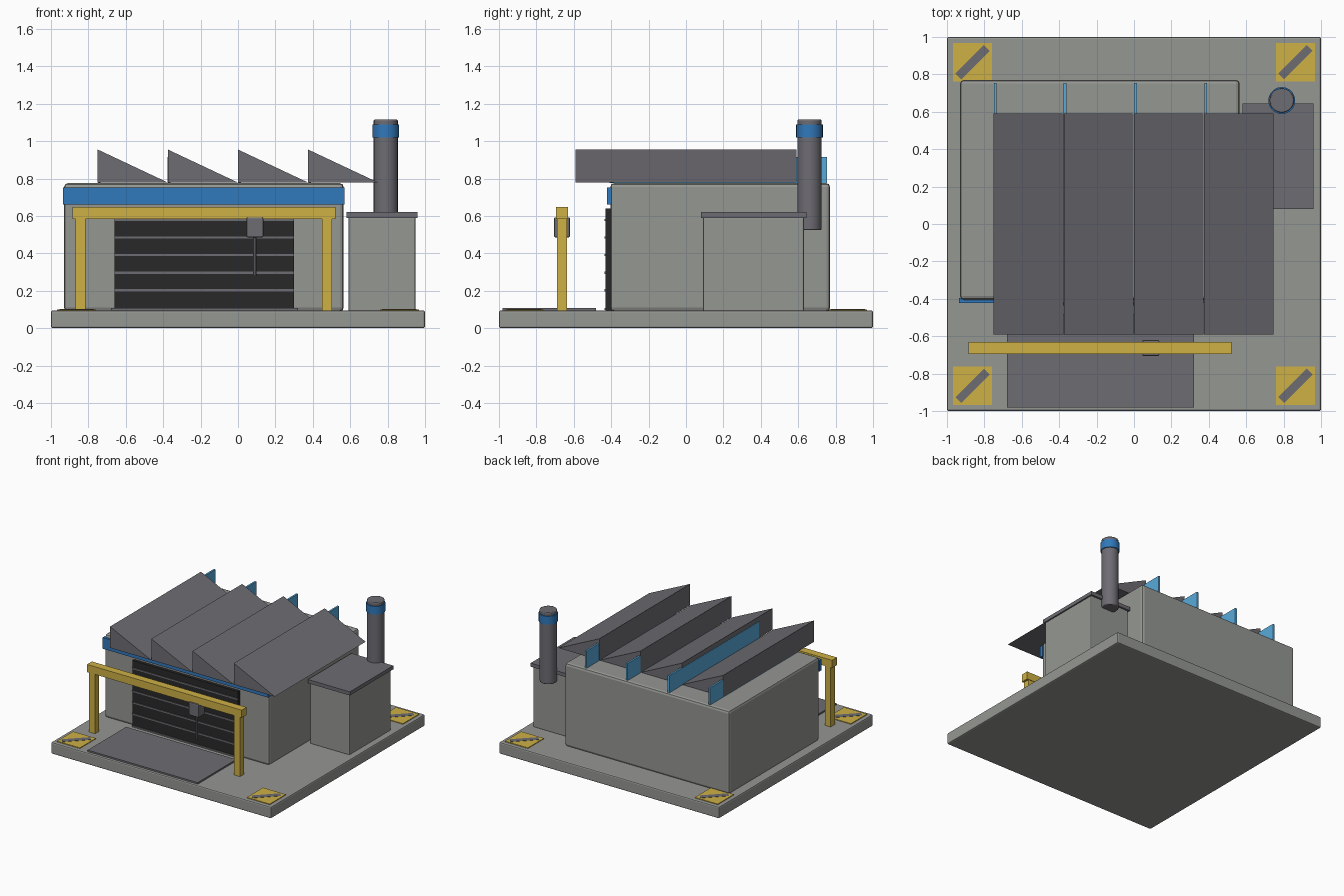
import bpy
import math

old = bpy.data.objects.get("Cube")
if old:
    bpy.data.objects.remove(old, do_unlink=True)


def material(name, rgb):
    mat = bpy.data.materials.new(name)
    mat.use_nodes = True
    color = (*rgb, 1)
    mat.diffuse_color = color
    mat.node_tree.nodes["Principled BSDF"].inputs["Base Color"].default_value = color
    return mat


concrete = material("concrete grey", (0.30, 0.31, 0.29))
steel = material("steel grey", (0.155, 0.15, 0.17))
dark = material("shutter black", (0.022, 0.022, 0.022))
yellow = material("safety yellow", (0.62, 0.44, 0.06))
blue = material("trim blue", (0.03, 0.19, 0.50))
glass = material("window blue", (0.10, 0.40, 0.70))


def finish(obj, mat, bevel=0):
    obj.data.materials.append(mat)
    if bevel:
        mod = obj.modifiers.new("soft edges", "BEVEL")
        mod.width, mod.segments = bevel, 2
        mod.limit_method = "ANGLE"
    return obj


def mesh_object(name, verts, faces):
    mesh = bpy.data.meshes.new(name)
    mesh.from_pydata(verts, [], faces)
    obj = bpy.data.objects.new(name, mesh)
    bpy.context.collection.objects.link(obj)
    return obj


def box(name, xs, ys, zs, mat, bevel=0):
    """Box spanning the given x, y and z ranges."""
    spans = (xs, ys, zs)
    bpy.ops.mesh.primitive_cube_add(size=1, location=[sum(s) / 2 for s in spans])
    obj = bpy.context.object
    obj.name = name
    obj.scale = [s[1] - s[0] for s in spans]
    bpy.ops.object.transform_apply(location=False, rotation=False, scale=True)
    return finish(obj, mat, bevel)


def cylinder(name, x, y, zs, radius, mat, bevel=0, sides=20):
    bpy.ops.mesh.primitive_cylinder_add(vertices=sides, radius=radius,
                                        depth=zs[1] - zs[0],
                                        location=(x, y, sum(zs) / 2))
    obj = bpy.context.object
    obj.name = name
    bpy.ops.object.shade_smooth_by_angle(angle=math.radians(35))
    return finish(obj, mat, bevel)


GROUND = 0.095

# Base slab and loading apron
box("base_slab", (-1, 1), (-1, 1), (0, GROUND), concrete, 0.01)
box("loading_apron", (-0.68, 0.32), (-0.98, -0.48), (GROUND - 0.01, 0.108), steel)

# Main hall with blue front band
box("main_hall", (-0.93, 0.565), (-0.405, 0.77), (GROUND - 0.005, 0.775), concrete, 0.02)
box("front_band", (-0.935, 0.57), (-0.422, -0.395), (0.66, 0.752), blue)

# Roller door with ribs
box("roller_door", (-0.66, 0.3), (-0.43, -0.39), (GROUND, 0.64), dark)
for i in range(6):
    z = 0.104 + i * 0.094 + (0.01 if 0 < i else -0.002) * 0.5
    box(f"door_rib_{i}", (-0.66, 0.3), (-0.436, -0.42), (z - 0.006, z + 0.006), steel)

# Sawtooth roof with a window strip on each upright side
PITCH = 0.375
for i in range(4):
    x = -0.75 + i * PITCH
    profile = [(x, 0.78), (x + PITCH - 0.003, 0.78), (x, 0.955)]
    verts = [(px, y, pz) for y in (-0.59, 0.59) for px, pz in profile]
    faces = [(0, 1, 2), (5, 4, 3), (1, 0, 3, 4), (2, 1, 4, 5), (0, 2, 5, 3)]
    finish(mesh_object(f"roof_tooth_{i}", verts, faces), steel)
    edge = x - 0.002 if i == 1 else x + 0.001
    box(f"roof_window_{i}", (edge, edge + 0.015), (-0.41, 0.755), (0.775, 0.915), glass)

# Side annex and its flat roof
box("annex", (0.59, 0.95), (0.09, 0.63), (GROUND - 0.005, 0.595), concrete, 0.008)
box("annex_roof", (0.58, 0.96), (0.08, 0.645), (0.59, 0.62), steel)

# Chimney with blue collar
cylinder("chimney", 0.79, 0.66, (0.525, 1.115), 0.065, steel, 0.006)
cylinder("chimney_collar", 0.79, 0.66, (1.02, 1.088), 0.072, blue)

# Gantry crane in front of the door
for side, x in (("right", -0.843), ("left", 0.475)):
    box(f"gantry_post_{side}", (x - 0.027, x + 0.027), (-0.69, -0.636),
        (GROUND - 0.005, 0.59), yellow)
box("gantry_beam", (-0.885, 0.52), (-0.695, -0.632), (0.585, 0.648), yellow)
box("hoist", (0.045, 0.135), (-0.706, -0.62), (0.485, 0.593), steel, 0.008)
cylinder("hoist_cable", 0.09, -0.663, (0.28, 0.49), 0.01, steel, sides=10)

# Corner hazard plates with diagonal stripes
for sx in (-1, 1):
    for sy in (-1, 1):
        x, y = sx * 0.863, sy * 0.865
        box("hazard_plate", (x - 0.104, x + 0.104), (y - 0.104, y + 0.104),
            (GROUND - 0.001, 0.101), yellow)
        stripe = box("hazard_stripe", (x - 0.108, x + 0.108), (y - 0.022, y + 0.022),
                     (GROUND, 0.103), steel)
        stripe.rotation_euler.z = math.radians(45)
